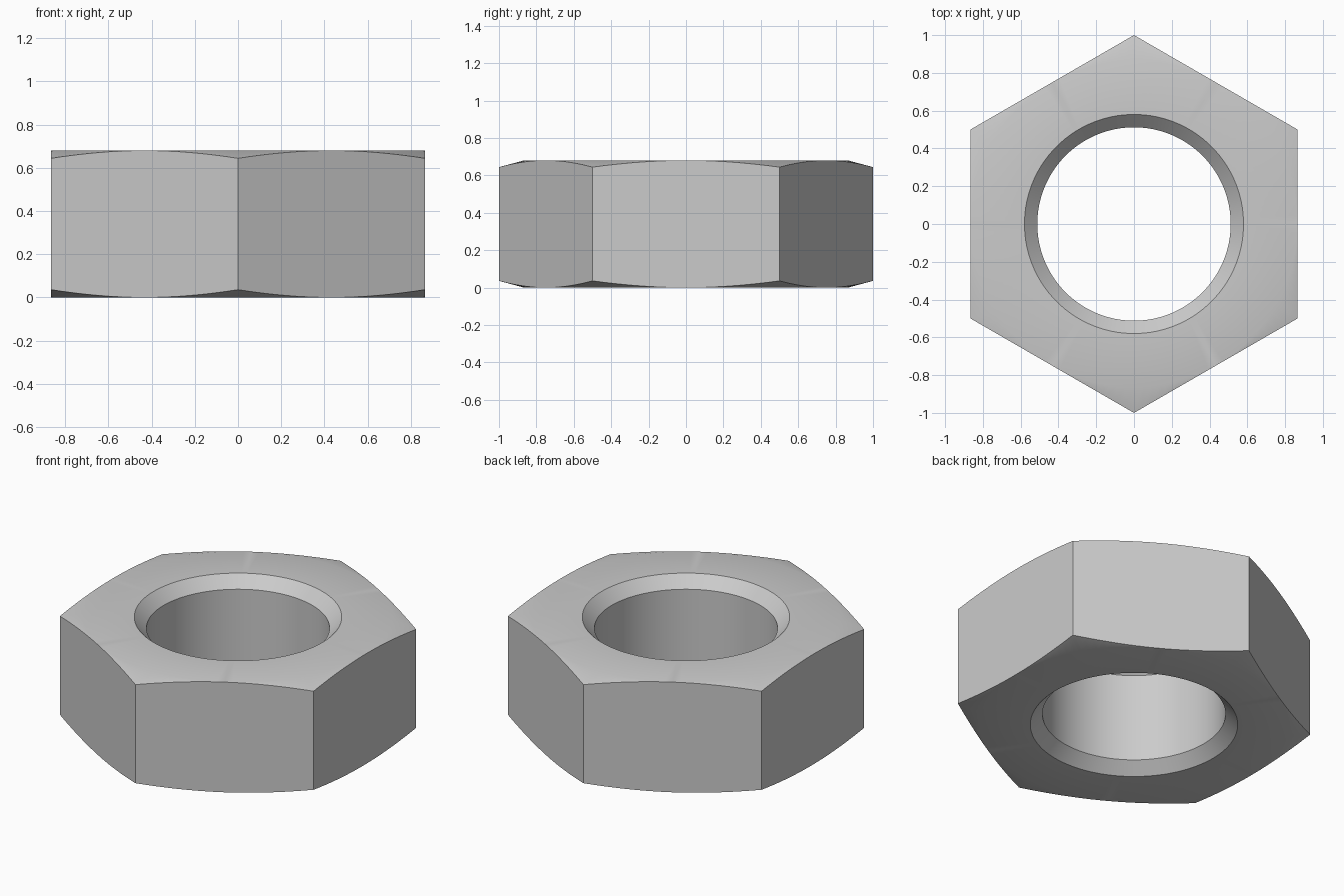
import bpy
import bmesh
from math import cos, sin, pi, radians, tan

cube = bpy.data.objects.get("Cube")
if cube:
    bpy.data.objects.remove(cube, do_unlink=True)

SEGMENTS = 120           # multiple of six, so the hexagon corners are exact
HEIGHT = 0.68
FLAT = cos(pi / 6)       # centre to a flat side
BORE, SINK, SINK_DEPTH = 0.512, 0.58, 0.068
SLOPE = tan(radians(15))

steel = bpy.data.materials.new("steel grey")
steel.use_nodes = True
colour = (0.6, 0.6, 0.6, 1)
steel.diffuse_color = colour
steel.node_tree.nodes["Principled BSDF"].inputs["Base Color"].default_value = colour


def section(step):
    """Closed radius/height outline of the nut at one angle step."""
    sector = SEGMENTS // 6
    off_flat = (step % sector) / sector * pi / 3 - pi / 6
    rim = FLAT / cos(off_flat)
    drop = (rim - FLAT) * SLOPE
    lower = [(BORE, SINK_DEPTH), (SINK, 0), (FLAT, 0), (rim, drop)]
    upper = [(r, HEIGHT - z) for r, z in reversed(lower)]
    return lower + upper


# Sweep the outline round the axis, a corner pointing to the front
bm = bmesh.new()
rings = []
for i in range(SEGMENTS):
    a = 2 * pi * i / SEGMENTS - pi / 2
    rings.append([bm.verts.new((r * cos(a), r * sin(a), z)) for r, z in section(i)])
for i, ring in enumerate(rings):
    after = rings[(i + 1) % SEGMENTS]
    for j in range(len(ring)):
        k = (j + 1) % len(ring)
        bm.faces.new((ring[j], after[j], after[k], ring[k]))

# Weld the chamfer where it runs out at the middle of each flat
bmesh.ops.remove_doubles(bm, verts=bm.verts, dist=0.00001)
bmesh.ops.recalc_face_normals(bm, faces=bm.faces)
mesh = bpy.data.meshes.new("hex_nut")
bm.to_mesh(mesh)
bm.free()
mesh.materials.append(steel)

nut = bpy.data.objects.new("hex_nut", mesh)
bpy.context.collection.objects.link(nut)
bpy.ops.object.select_all(action="DESELECT")
nut.select_set(True)
bpy.context.view_layer.objects.active = nut
bpy.ops.object.shade_smooth_by_angle(angle=radians(30))
